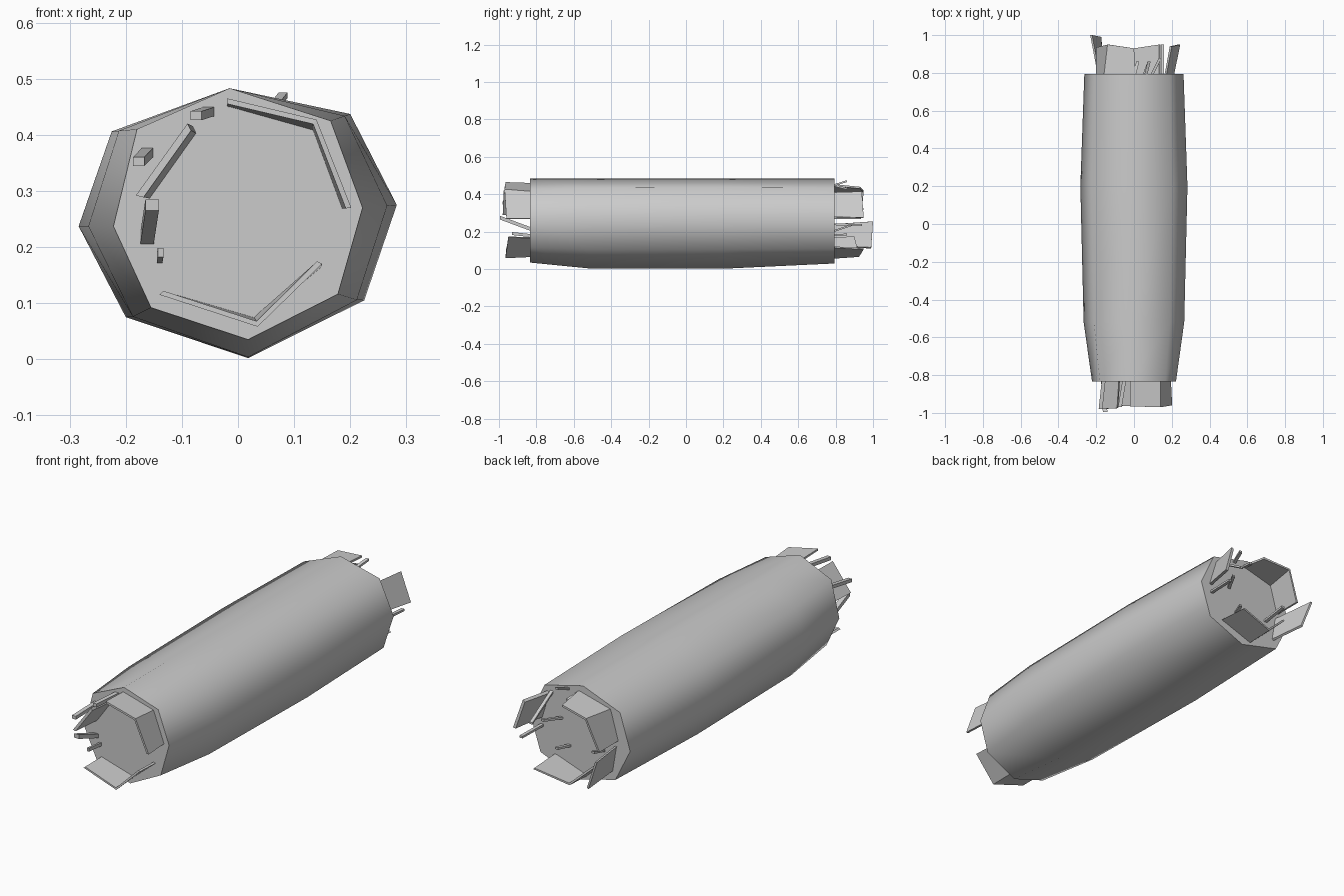
import bpy
from mathutils import Vector

if "Cube" in bpy.data.objects:
    bpy.data.objects.remove(bpy.data.objects["Cube"])


def make(name, verts, faces, smooth=lambda p: False):
    me = bpy.data.meshes.new(name)
    me.from_pydata(verts, [], faces)
    me.update()
    for p in me.polygons:
        p.use_smooth = smooth(p)
    ob = bpy.data.objects.new(name, me)
    bpy.context.collection.objects.link(ob)
    return ob


# Log trunk: irregular octagon rings blended between end and middle outlines
MID = [(-0.015, 0.483), (0.20, 0.437), (0.283, 0.275), (0.225, 0.105),
       (0.018, 0.002), (-0.20, 0.075), (-0.284, 0.237), (-0.225, 0.406)]
END = [(-0.015, 0.483), (0.165, 0.425), (0.222, 0.27), (0.178, 0.116),
       (0.018, 0.035), (-0.155, 0.092), (-0.222, 0.237), (-0.18, 0.41)]
RINGS = [(-0.835, 0.0), (-0.52, 0.72), (0.2, 1.0), (0.795, 0.66)]
verts, faces = [], []
for i, (y, k) in enumerate(RINGS):
    for j, (e, m) in enumerate(zip(END, MID)):
        x = e[0] + (m[0] - e[0]) * k
        kz = 0.95 if i == 1 and j in (3, 4, 5) else (0.15 if i == 3 and j == 4 else k)
        z = e[1] + (m[1] - e[1]) * kz
        verts.append((x, y, z))
for i in range(3):
    for j in range(8):
        a, b = i * 8 + j, i * 8 + (j + 1) % 8
        faces.append((a, b, b + 8, a + 8))
faces += [tuple(range(7, -1, -1)), tuple(range(24, 32))]
trunk = make("log_trunk", verts, faces, lambda p: len(p.vertices) == 4)


def shard(name, base, tip, y0, ys, t=0.01):
    """Bent bark plank: (x,z) outline at the base and tip, thickened inward."""
    n = len(base)
    vs = []
    for pts, yl in ((base, [y0] * n), (tip, ys)):
        for inner in (0, 1):
            for (x, z), y in zip(pts, yl):
                d = (Vector((0, 0.245)) - Vector((x, z))).normalized() * t * inner
                vs.append((x + d.x, y, z + d.y))
    fs = []
    for i in range(n - 1):
        bo, bi, to, ti = i, n + i, 2 * n + i, 3 * n + i
        fs += [(bo, bo + 1, to + 1, to), (bi, ti, ti + 1, bi + 1),
               (to, to + 1, ti + 1, ti), (bo, bi, bi + 1, bo + 1)]
    for i in (0, n - 1):
        fs.append((i, 2 * n + i, 3 * n + i, n + i))
    ob = make(name, vs, fs)
    import bmesh
    bm = bmesh.new()
    bm.from_mesh(ob.data)
    bmesh.ops.recalc_face_normals(bm, faces=bm.faces)
    bm.to_mesh(ob.data)
    bm.free()
    return ob


def splinter(name, a, b, w=0.01, h=0.008):
    """Thin stick from a to b, each (x, y, z)."""
    vs = [(p[0] + sx * w, p[1], p[2] + sz * h) for p in (a, b)
          for sx, sz in ((-1, -1), (1, -1), (1, 1), (-1, 1))]
    s = 1 if b[1] > a[1] else -1
    fs = [(0, 1, 5, 4), (1, 2, 6, 5), (2, 3, 7, 6), (3, 0, 4, 7), (3, 2, 1, 0), (4, 5, 6, 7)]
    return make(name, vs, fs if s > 0 else [f[::-1] for f in fs])


# Front bark shards
F = -0.82
shard("front_upper_shard", [(-0.02, 0.46), (0.14, 0.415), (0.195, 0.27)],
      [(-0.02, 0.465), (0.14, 0.427), (0.202, 0.27)], F, [-0.965, -0.97, -0.96])
shard("front_lower_shard", [(-0.14, 0.115), (0.03, 0.065), (0.15, 0.165)],
      [(-0.14, 0.115), (0.035, 0.058), (0.15, 0.17)], F, [-0.96, -0.965, -0.95])
shard("front_side_shard", [(-0.17, 0.29), (-0.08, 0.415)],
      [(-0.182, 0.292), (-0.09, 0.42)], F, [-0.98, -0.975], 0.014)

# Front splinters
splinter("front_splinter_1", (-0.05, F, 0.442), (-0.075, -0.97, 0.434))
splinter("front_splinter_2", (-0.16, F, 0.37), (-0.177, -0.98, 0.352))
splinter("front_splinter_3", (-0.163, F, 0.21), (-0.153, -0.995, 0.275), 0.012, 0.01)
splinter("front_splinter_4", (-0.14, F, 0.178), (-0.138, -0.93, 0.19), 0.005)

# Back bark shards
B = 0.78
shard("back_upper_shard", [(0.01, 0.455), (-0.16, 0.41), (-0.2, 0.27)],
      [(0.0, 0.44), (-0.14, 0.42), (-0.20, 0.27)], B, [0.93, 0.95, 0.935])
shard("back_lower_shard", [(0.14, 0.115), (-0.03, 0.055), (-0.15, 0.165)],
      [(0.14, 0.105), (-0.035, 0.065), (-0.15, 0.17)], B, [0.95, 0.925, 0.90])
shard("back_left_shard", [(-0.19, 0.24), (-0.17, 0.12)],
      [(-0.232, 0.255), (-0.18, 0.11)], B, [1.0, 0.99])
shard("back_right_shard", [(0.21, 0.28), (0.17, 0.41)],
      [(0.245, 0.275), (0.20, 0.415)], B, [0.95, 0.94], 0.014)

# Back splinters
for i, (a, b) in enumerate([
        ((0.06, B, 0.445), (0.08, 0.86, 0.47)),
        ((0.0, B, 0.45), (0.02, 0.86, 0.43)),
        ((0.15, B, 0.42), (0.15, 0.95, 0.32)),
        ((0.20, B, 0.24), (0.21, 0.94, 0.235)),
        ((0.09, B, 0.30), (0.14, 0.88, 0.31)),
        ((0.05, B, 0.18), (0.08, 0.86, 0.185)),
        ((-0.12, B, 0.20), (-0.14, 0.90, 0.24))]):
    splinter(f"back_splinter_{i + 1}", a, b, 0.008, 0.005)
